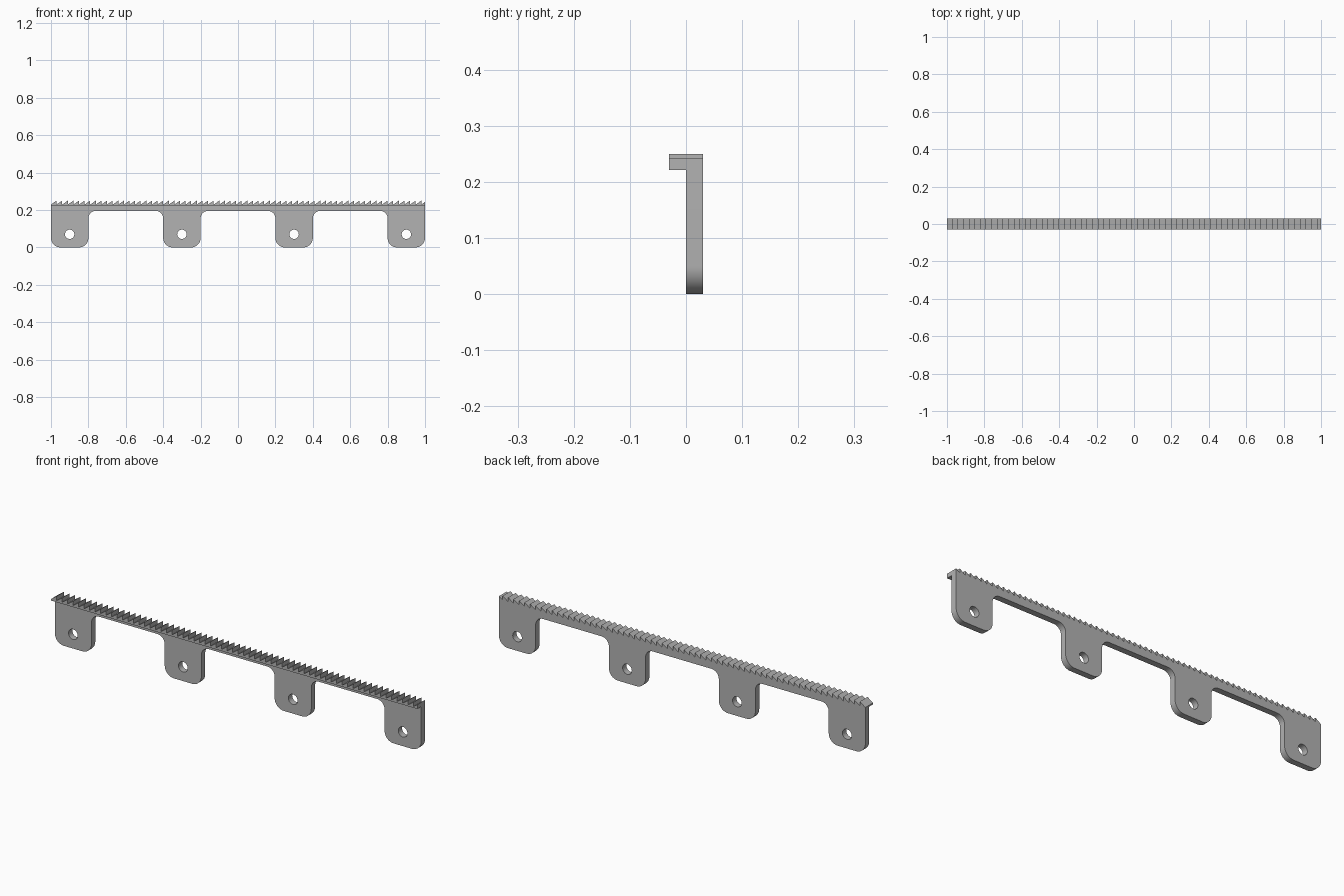
import bpy, bmesh, math

old = bpy.data.objects.get("Cube")
if old:
    bpy.data.objects.remove(old, do_unlink=True)

steel = bpy.data.materials.new("grey_steel")
steel.use_nodes = True
steel.diffuse_color = (0.45, 0.45, 0.45, 1)
steel.node_tree.nodes["Principled BSDF"].inputs["Base Color"].default_value = (0.45, 0.45, 0.45, 1)

LEDGE, VALLEY, TOP = 0.2215, 0.229, 0.25
PITCH, GAP_TOP, LEG = 0.03, 0.195, 0.2


def prism(name, outline, y0, y1):
    """Extrude an x-z outline from y0 to y1."""
    bm = bmesh.new()
    face = bm.faces.new([bm.verts.new((x, y0, z)) for x, z in outline])
    res = bmesh.ops.extrude_face_region(bm, geom=[face])
    moved = [v for v in res["geom"] if isinstance(v, bmesh.types.BMVert)]
    bmesh.ops.translate(bm, verts=moved, vec=(0, y1 - y0, 0))
    bmesh.ops.recalc_face_normals(bm, faces=bm.faces)
    mesh = bpy.data.meshes.new(name)
    bm.to_mesh(mesh)
    bm.free()
    mesh.materials.append(steel)
    obj = bpy.data.objects.new(name, mesh)
    bpy.context.collection.objects.link(obj)
    return obj


def arc(cx, cz, r, start, sweep, n=10):
    return [(cx + r * math.cos(math.radians(start + sweep * i / n)),
             cz + r * math.sin(math.radians(start + sweep * i / n))) for i in range(n + 1)]


# Mounting plate: four rounded tabs joined by a strip with filleted gaps
R, F = 0.05, 0.04
legs = [-0.9, -0.3, 0.3, 0.9]
outline = [(-1, LEDGE)]
for c in legs:
    left, right = c - LEG / 2, c + LEG / 2
    if c != legs[0]:
        outline += arc(left - F, GAP_TOP - F, F, 90, -90)
    outline += arc(left + R, R, R, 180, 90) + arc(right - R, R, R, 270, 90)
    if c != legs[-1]:
        outline += arc(right + F, GAP_TOP - F, F, 180, -90)
outline.append((1, LEDGE))
plate = prism("mounting_plate", outline, 0, 0.03)

# Screw holes through the tabs
for c in legs:
    cutter = prism("hole_cutter", arc(c, 0.07, 0.025, 0, 360, 32)[:-1], -0.05, 0.08)
    cutter.hide_render = True
    cutter.hide_viewport = True
    mod = plate.modifiers.new("screw_hole", "BOOLEAN")
    mod.object = cutter
    mod.operation = "DIFFERENCE"
    mod.solver = "EXACT"

# Toothed ledge: ramps rise towards +x, then drop; the last one is cut short
teeth = [(1, LEDGE), (-1, LEDGE)]
x = -1.0
while x < 1 - 1e-4:
    end = min(x + PITCH, 1)
    teeth += [(x, VALLEY), (end, VALLEY + (TOP - VALLEY) * (end - x) / PITCH)]
    x += PITCH
prism("toothed_ledge", teeth, -0.03, 0.03)

# Smooth the rounded corners and holes
bpy.ops.object.select_all(action="DESELECT")
plate.select_set(True)
bpy.context.view_layer.objects.active = plate
bpy.ops.object.shade_smooth_by_angle(angle=math.radians(30))
